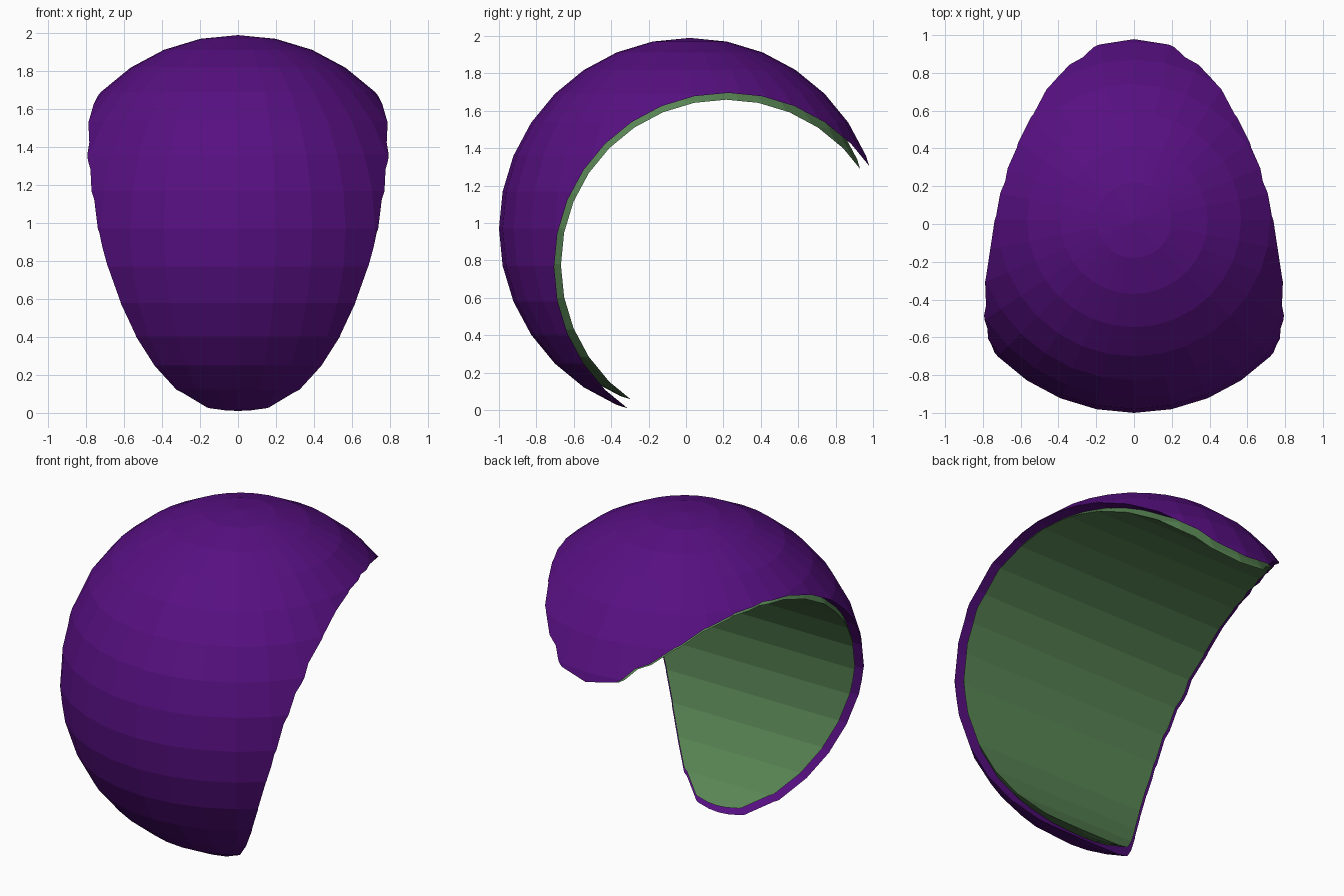
import bpy
from math import pi
from mathutils import Vector

if "Cube" in bpy.data.objects:
    bpy.data.objects.remove(bpy.data.objects["Cube"])

CENTRE = Vector((0, 0.02, 0.97))       # centre of the ball
RADIUS = 1.02
CUT_OFFSET = Vector((0, 0.205, -0.204))  # bite axis relative to the ball centre
CUT_RADIUS = 0.93


def material(name, colour):
    mat = bpy.data.materials.new(name)
    mat.diffuse_color = (*colour, 1)
    mat.use_nodes = True
    mat.node_tree.nodes["Principled BSDF"].inputs["Base Color"].default_value = mat.diffuse_color
    return mat


def crescent(name, scale, mat):
    """Low-poly ball with a round bite cut through it sideways."""
    bpy.ops.mesh.primitive_cylinder_add(
        vertices=32, radius=CUT_RADIUS * scale, depth=4,
        location=CENTRE + CUT_OFFSET * scale, rotation=(0, pi / 2, 0))
    cutter = bpy.context.object
    cutter.name = name + "_cutter"
    cutter.hide_render = True

    bpy.ops.mesh.primitive_uv_sphere_add(
        segments=32, ring_count=16, radius=RADIUS * scale, location=CENTRE)
    ball = bpy.context.object
    ball.name = name
    ball.data.materials.append(mat)
    cut = ball.modifiers.new("bite", 'BOOLEAN')
    cut.operation = 'DIFFERENCE'
    cut.solver = 'EXACT'
    cut.object = cutter
    bpy.ops.object.modifier_apply(modifier=cut.name)
    bpy.data.objects.remove(cutter)
    return ball


# Purple outer shell and the slightly smaller green lining that stands proud of it
crescent("outer_shell", 1.0, material("purple", (0.095, 0.005, 0.22)))
crescent("inner_lining", 0.95, material("green", (0.10, 0.24, 0.09)))
